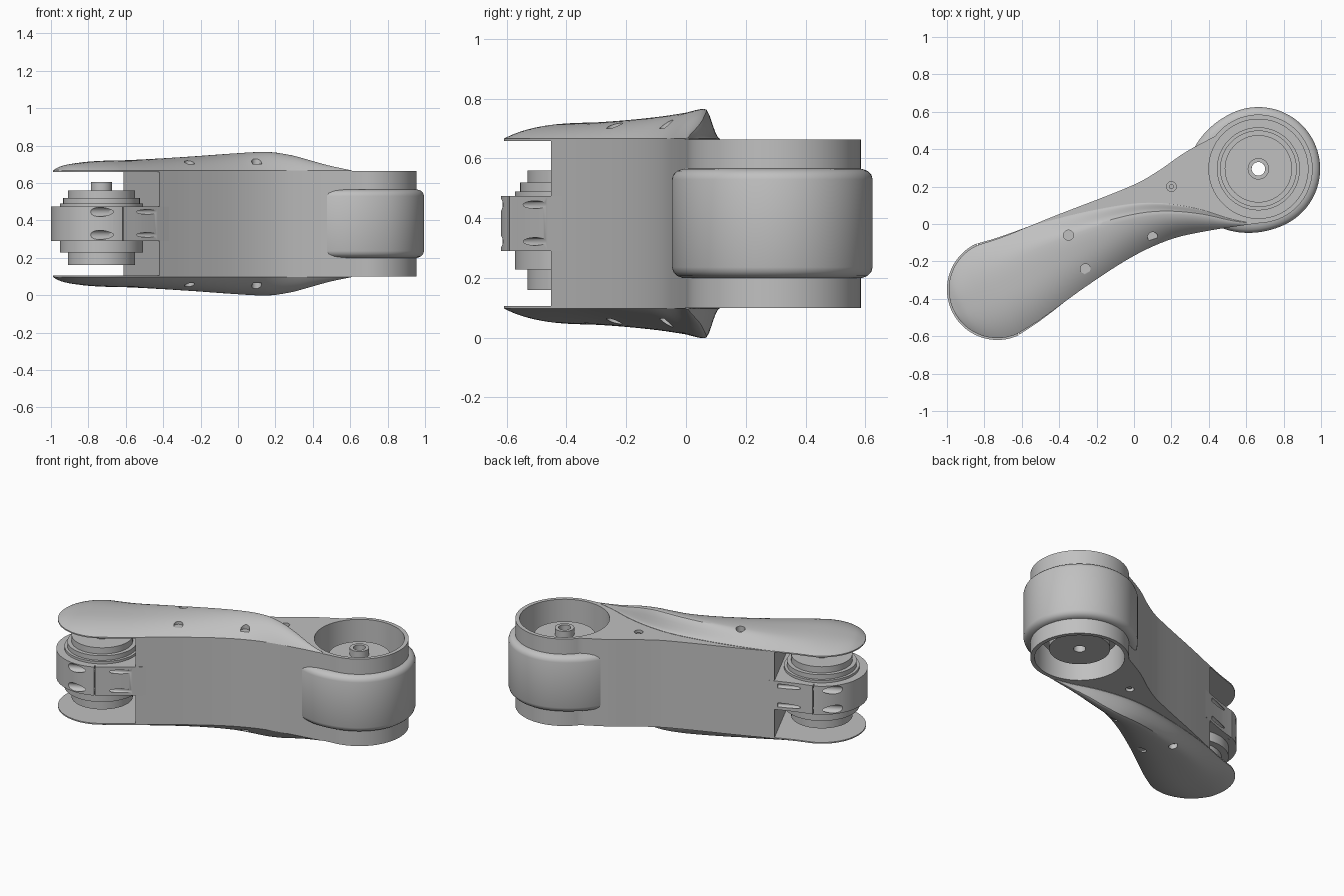
import bpy, bmesh, math
from mathutils import Matrix, Vector

if "Cube" in bpy.data.objects:
    bpy.data.objects.remove(bpy.data.objects["Cube"])

grey = bpy.data.materials.new("satin_grey")
grey.use_nodes = True
COLOR = (0.53, 0.53, 0.53, 1)
grey.diffuse_color = COLOR
grey.node_tree.nodes["Principled BSDF"].inputs["Base Color"].default_value = COLOR

# Arm frame: u runs from the small joint to the large joint, v across
START = Vector((-0.73, -0.35, 0))
ANGLE = math.atan2(0.645, 1.395)
ARM = Matrix.Translation(START) @ Matrix.Rotation(ANGLE, 4, 'Z')
SPAN = 1.537
MID = 0.382
DECK = 0.664


def curve(pts, u):
    """Smooth interpolation through a few (u, value) points."""
    if u <= pts[0][0]:
        return pts[0][1]
    if u >= pts[-1][0]:
        return pts[-1][1]
    i = max(k for k in range(len(pts) - 1) if pts[k][0] <= u)

    def slope(k):
        a, b = pts[max(k - 1, 0)], pts[min(k + 1, len(pts) - 1)]
        return (b[1] - a[1]) / (b[0] - a[0])
    (x0, y0), (x1, y1) = pts[i], pts[i + 1]
    h = x1 - x0
    t = (u - x0) / h
    return ((2*t**3 - 3*t*t + 1) * y0 + (t**3 - 2*t*t + t) * h * slope(i)
            + (3*t*t - 2*t**3) * y1 + (t**3 - t*t) * h * slope(i + 1))


LOW = [(0, -.26), (.142, -.242), (.444, -.183), (.738, -.143), (.958, -.146),
       (1.158, -.189), (1.416, -.264)]
HIGH = [(0, .26), (.125, .245), (.45, .228), (.9, .202), (1.05, .215), (1.217, .244), (1.4, .256)]
TOE = [(0, .26), (.125, .245), (.3, .232), (.473, .205), (.65, .168), (.856, .111),
       (1.006, .042), (1.161, -.063), (1.29, -.18), (1.36, -.232)]
RISE = [(-.26, .003), (-.2, .028), (-.1, .044), (0, .052), (.2, .058), (.5, .074), (.8, .092),
        (.98, .1), (1.09, .083), (1.17, .058), (1.264, .026), (1.36, .002)]


def edge(pts, u, r=.26):
    """Side of the arm; a half circle rounds the small end."""
    if u < 0:
        return math.copysign(math.sqrt(max(r*r - u*u, 1e-5)), pts[0][1])
    return curve(pts, u)


def finish(name, bm, matrix=ARM):
    bmesh.ops.recalc_face_normals(bm, faces=bm.faces)
    mesh = bpy.data.meshes.new(name)
    bm.to_mesh(mesh)
    bm.free()
    mesh.transform(matrix)
    mesh.materials.append(grey)
    ob = bpy.data.objects.new(name, mesh)
    bpy.context.collection.objects.link(ob)
    return ob


def prism(name, outline, z0, z1):
    bm = bmesh.new()
    face = bm.faces.new([bm.verts.new((u, v, z0)) for u, v in outline])
    ext = bmesh.ops.extrude_face_region(bm, geom=[face])["geom"]
    bmesh.ops.translate(bm, vec=(0, 0, z1 - z0), verts=[g for g in ext if isinstance(g, bmesh.types.BMVert)])
    return finish(name, bm)


def lathe(name, profile, u=0, back=1.0, n=96):
    """Turn an (r, z) profile; back stretches the half facing the arm."""
    bm = bmesh.new()
    rings = []
    for r, z in profile:
        ring = []
        for k in range(n):
            a = math.tau * k / n
            c = math.cos(a)
            ring.append(bm.verts.new((u + r * c * (back if c < 0 else 1), r * math.sin(a), z)))
        rings.append(ring)
    for a, b in zip(rings, rings[1:]):
        for k in range(n):
            bm.faces.new((a[k], a[(k+1) % n], b[(k+1) % n], b[k]))
    return finish(name, bm)


def rod(center, r, length, matrix=ARM, along_u=False, n=48):
    bm = bmesh.new()
    m = Matrix.Translation(center)
    if along_u:
        m = m @ Matrix.Rotation(math.pi / 2, 4, 'Y')
    bmesh.ops.create_cone(bm, cap_ends=True, segments=n, radius1=r, radius2=r, depth=length, matrix=m)
    return finish("cutter", bm, matrix)


def box(center, size):
    bm = bmesh.new()
    bmesh.ops.create_cube(bm, size=1, matrix=Matrix.Translation(center) @ Matrix.Diagonal((*size, 1)))
    return finish("cutter", bm)


def cut(ob, cutters):
    bpy.context.view_layer.objects.active = ob
    for c in cutters:
        c.hide_render = True
        mod = ob.modifiers.new("cut", 'BOOLEAN')
        mod.operation, mod.solver, mod.object = 'DIFFERENCE', 'EXACT', c
        bpy.ops.object.modifier_apply(modifier=mod.name)
        bpy.data.objects.remove(c)


# Arm body with an open bore at the large end
us = [.24 + (1.4 - .24) * k / 40 for k in range(41)]
a0, a1 = math.atan2(-.262, -.125), math.atan2(.256, -.137)
arc = [a0 + (a1 - a0) * k / 72 for k in range(1, 72)]
outline = ([(u, edge(LOW, u)) for u in us]
           + [(SPAN + .29 * math.cos(a), .29 * math.sin(a)) for a in arc]
           + [(u, edge(HIGH, u)) for u in reversed(us)])
body = prism("arm_body", outline, 2 * MID - DECK, DECK)
cutters = [rod((SPAN, 0, MID + s * .3), .265, .42, n=96) for s in (-1, 1)]
cutters.append(rod((SPAN, 0, MID), .036, 1))
cutters += [rod((.2, .2, MID + s * (DECK - MID)), .026, .05, Matrix()) for s in (-1, 1)]
cut(body, cutters)

# Rounded collar around the large end
lathe("joint_collar", [(.272, .198), (.295, .2), (.313, .207), (.325, .22), (.33, .236), (.33, .53),
                       (.325, .546), (.313, .558), (.295, .565), (.272, .567)], SPAN, 1.2)

# Domed covers: loft across the arm, steep on the ridge side
SCREWS = [(-.35, -.06), (.1, -.07), (-.26, -.24)]


def dome(t):
    low = 1 - (1 - min(t / .78, 1)) ** 2.2
    k = min((1 - t) / .26, 1)
    return low * k * k * (3 - 2 * k)


def end_dome(t):
    return 1 - abs(2 * t - 1) ** 2.6


def cover(name, side):
    bm = bmesh.new()
    rows, n, m = [], 28, 90
    for i in range(m + 1):
        w = i / m
        u = -.2595 + 1.6195 * (w ** 1.5)
        lo, hi = edge(LOW, u), edge(TOE, u)
        mix = min(max(u / .8, 0), 1)
        top, base = [], []
        for j in range(n + 1):
            t = .5 - .5 * math.cos(math.pi * j / n)
            f = (1 - mix) * end_dome(t) + mix * dome(t)
            v = lo + (hi - lo) * t
            z = DECK + .002 + curve(RISE, u) * max(f, 0) * .998 - MID
            top.append(bm.verts.new((u, v, MID + side * z)))
            base.append(bm.verts.new((u, v, MID + side * (DECK - MID - .006))))
        rows.append(top + base[::-1])
    for a, b in zip(rows, rows[1:]):
        c = len(a)
        for k in range(c):
            bm.faces.new((a[k], a[(k+1) % c], b[(k+1) % c], b[k]))
    bm.faces.new(rows[0])
    bm.faces.new(rows[-1])
    ob = finish(name, bm)
    cut(ob, [rod((x, y, MID + side * (.76 - MID)), .027, .12, Matrix(), n=32) for x, y in SCREWS])


cover("upper_cover", 1)
cover("lower_cover", -1)

# Screw heads sunk in the covers and deck
for side, label in ((1, "upper"), (-1, "lower")):
    for k, (x, y) in enumerate(SCREWS + [(.2, .2)]):
        z = (DECK if k < 3 else DECK - .02) - MID
        screw = rod((x, y, MID + side * z), .013, .02, Matrix(), n=24)
        screw.name = f"{label}_screw_{k + 1}"

# Matching joint units: stepped drum with a hollow hub
DRUM = [(.036, .16), (.18, .16), (.18, .228), (.222, .228), (.222, .49), (.205, .49), (.205, .52),
        (.18, .52), (.18, .56), (.057, .56), (.057, .605), (.036, .605), (.036, .16)]
lathe("small_joint_drum", DRUM)
lathe("large_joint_drum", DRUM, SPAN)

# Clamp band around the small joint with bolt pockets and a split line
arc = [math.pi * (1.5 - k / 48) for k in range(49)]
us = [.3 * k / 12 for k in range(1, 13)]
band = ([(.27 * math.cos(a), .27 * math.sin(a)) for a in arc]
        + [(u, edge(HIGH, u) + .009 * (1 - u / .3)) for u in us]
        + [(u, edge(LOW, u) - .009 * (1 - u / .3)) for u in reversed(us)])
clamp = prism("clamp_band", band, .29, .475)
cutters = []
for s in (-1, 1):
    for z in (.322, .445):
        cutters.append(rod((-.12, s * .24, z), .025, .23, along_u=True, n=24))
        cutters.append(rod((.07, s * .243, z), .013, .3, along_u=True, n=24))
    cutters.append(box((.003, s * .27, MID), (.006, .05, .4)))
cut(clamp, cutters)

# Smooth shading with crisp edges
for ob in [o for o in bpy.context.scene.objects if o.type == 'MESH' and grey.name in o.data.materials]:
    bpy.ops.object.select_all(action='DESELECT')
    ob.select_set(True)
    bpy.context.view_layer.objects.active = ob
    bpy.ops.object.shade_smooth_by_angle(angle=math.radians(30))
